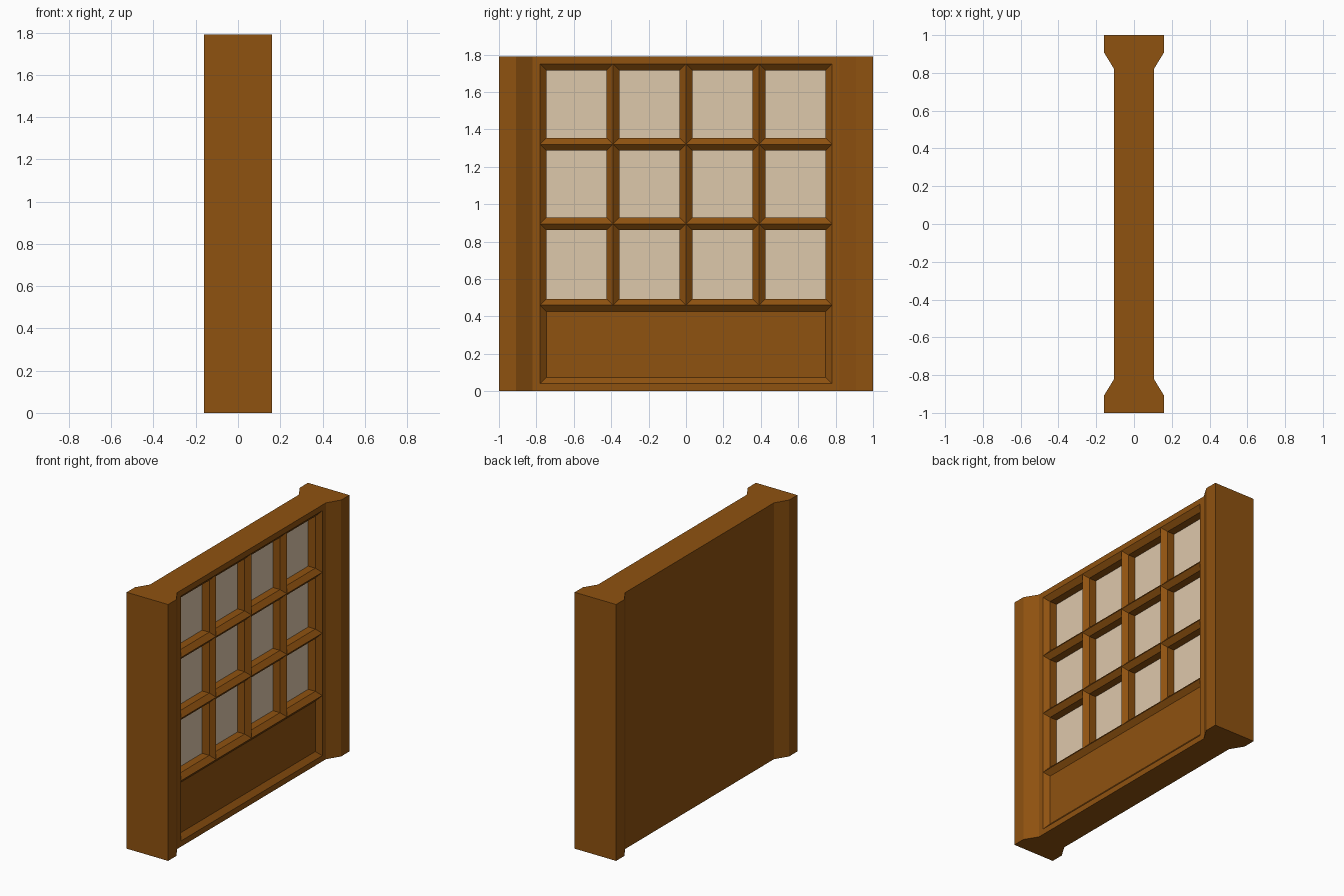
import bpy, bmesh
from mathutils import Vector

if "Cube" in bpy.data.objects:
    bpy.data.objects.remove(bpy.data.objects["Cube"])

H = 1.79          # wall height
FACE = 0.105      # half thickness of the thin wall


def material(name, rgb):
    m = bpy.data.materials.new(name)
    m.diffuse_color = (*rgb, 1)
    m.use_nodes = True
    m.node_tree.nodes["Principled BSDF"].inputs["Base Color"].default_value = m.diffuse_color
    return m


wood = material("brown wood", (0.275, 0.084, 0.005))
pane = material("cream window pane", (0.73, 0.58, 0.41))

bm = bmesh.new()

# Wall with thick tapered end posts: plan outline pulled up to full height
half = [(0.16, -1.0), (0.16, -0.91), (FACE, -0.82)]
right = half + [(x, -y) for x, y in reversed(half)]
outline = right + [(-x, y) for x, y in reversed(right)]
base = bm.faces.new([bm.verts.new((x, y, 0)) for x, y in outline])
grown = bmesh.ops.extrude_face_region(bm, geom=[base], use_keep_orig=True)
top = [v for v in grown["geom"] if isinstance(v, bmesh.types.BMVert)]
bmesh.ops.translate(bm, verts=top, vec=(0, 0, H))
bmesh.ops.recalc_face_normals(bm, faces=bm.faces[:])


def front_faces(z0, z1, y0=-0.83, y1=0.83):
    """Faces on the windowed side whose centre is in the given range."""
    found = []
    for f in bm.faces:
        c = f.calc_center_median()
        if f.normal.x > 0.99 and abs(c.x - FACE) < 0.001 and z0 < c.z < z1 and y0 < c.y < y1:
            found.append(f)
    return found


def cut(faces, co, axis):
    geom = set(faces)
    for f in faces:
        geom.update(f.edges)
        geom.update(f.verts)
    bmesh.ops.bisect_plane(bm, geom=list(geom), plane_co=co, plane_no=Vector(axis), dist=1e-5)
    bm.normal_update()


# Lay out the lower panel and the 4 x 3 window grid
for y in (-0.78, 0.78):
    cut(front_faces(0, H), (0, y, 0), (0, 1, 0))
for z in (0.04, 0.46, 0.895, 1.32, 1.75):
    cut(front_faces(0, H, -0.78, 0.78), (0, 0, z), (0, 0, 1))
for y in (-0.39, 0, 0.39):
    cut(front_faces(0.46, 1.75, -0.78, 0.78), (0, y, 0), (0, 1, 0))

# Bevelled recess for every panel, then a deeper straight reveal for windows
panel = front_faces(0.04, 0.46, -0.78, 0.78)
windows = front_faces(0.46, 1.75, -0.78, 0.78)
bmesh.ops.inset_individual(bm, faces=panel + windows, thickness=0.034, depth=-0.03,
                           use_even_offset=True)
bmesh.ops.inset_individual(bm, faces=windows, thickness=0.0, depth=-0.055)
for f in windows:
    f.material_index = 1

mesh = bpy.data.meshes.new("windowed_wall")
bm.to_mesh(mesh)
bm.free()
mesh.materials.append(wood)
mesh.materials.append(pane)
wall = bpy.data.objects.new("windowed_wall", mesh)
bpy.context.collection.objects.link(wall)
